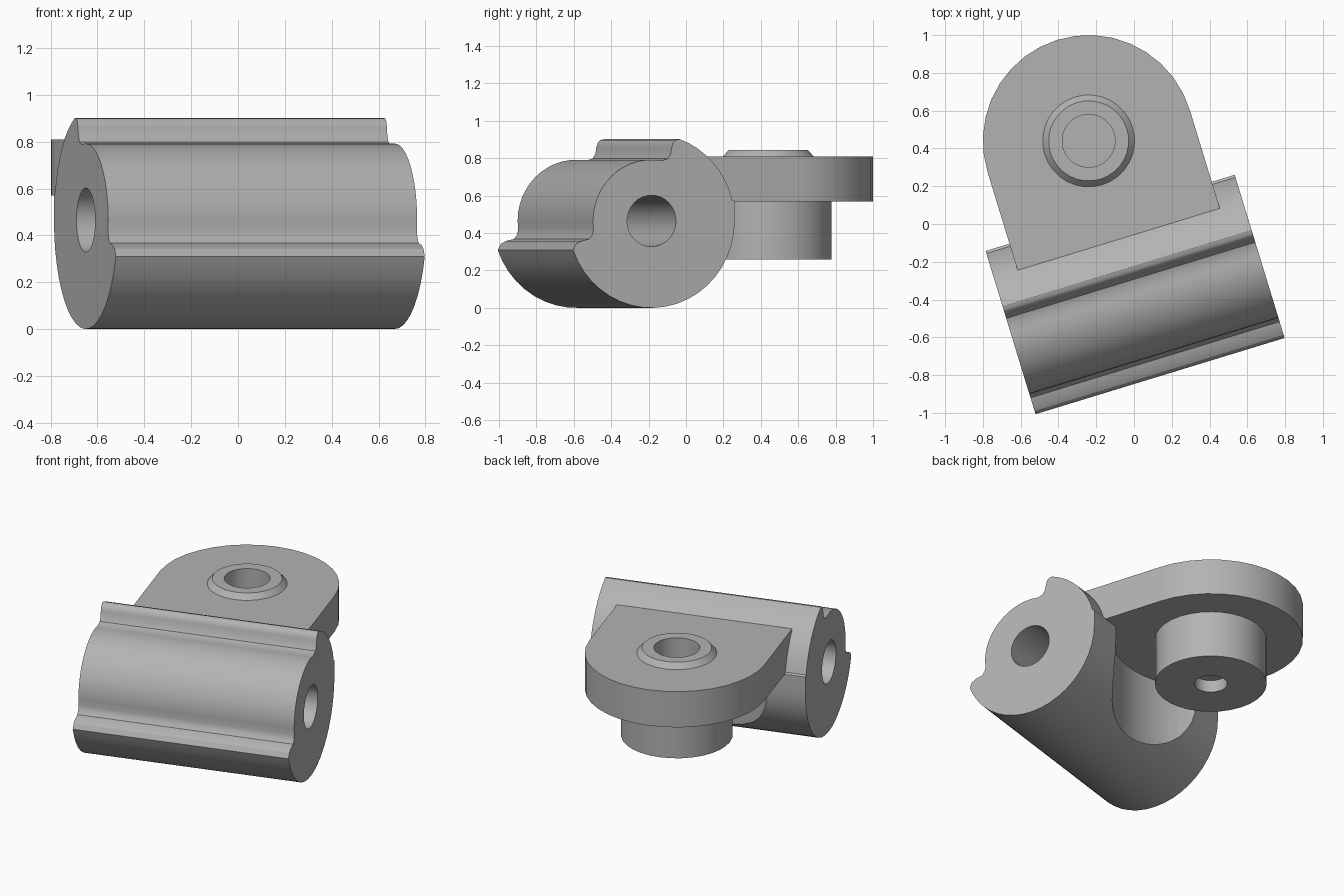
import bpy, bmesh
from math import sin, cos, pi, radians, hypot

cube = bpy.data.objects.get("Cube")
if cube:
    bpy.data.objects.remove(cube, do_unlink=True)

TURN = radians(17)          # whole fitting is turned about z
PIVOT = (-0.101, 0.491)     # centre of the plate eye, in turned frame
AXIS = (-0.372, 0.465)      # bore axis of the barrel, as (y, z)
R_OUT, R_IN = 0.465, 0.327

grey = bpy.data.materials.new("plain grey")
grey.use_nodes = True
colour = (0.45, 0.45, 0.45, 1)
grey.diffuse_color = colour
grey.node_tree.nodes["Principled BSDF"].inputs["Base Color"].default_value = colour


def arc(centre, r, a0, a1, n):
    steps = [radians(a0 + (a1 - a0) * i / n) for i in range(n + 1)]
    return [(centre[0] + r * cos(a), centre[1] + r * sin(a)) for a in steps]


def loft(name, bottom, top):
    """Solid between two matching rings of 3D points."""
    bm = bmesh.new()
    a = [bm.verts.new(p) for p in bottom]
    b = [bm.verts.new(p) for p in top]
    n = len(a)
    bm.faces.new(a)
    bm.faces.new(b)
    for i in range(n):
        j = (i + 1) % n
        bm.faces.new((a[i], a[j], b[j], b[i]))
    bmesh.ops.recalc_face_normals(bm, faces=bm.faces)
    mesh = bpy.data.meshes.new(name)
    bm.to_mesh(mesh)
    bm.free()
    mesh.materials.append(grey)
    ob = bpy.data.objects.new(name, mesh)
    bpy.context.collection.objects.link(ob)
    ob.rotation_euler.z = TURN
    return ob


def along_x(name, profile, x0, x1):
    return loft(name, [(x0, y, z) for y, z in profile], [(x1, y, z) for y, z in profile])


def upright(name, profile, z0, z1, top=None):
    return loft(name, [(x, y, z0) for x, y in profile], [(x, y, z1) for x, y in top or profile])


def disc(name, r, z0, z1, r_top=None, n=32):
    ring = [arc(PIVOT, rad, 0, 360, n)[:-1] for rad in (r, r_top or r)]
    return upright(name, ring[0], z0, z1, ring[1])


def cut(ob, *cutters):
    bpy.context.view_layer.objects.active = ob
    for c in cutters:
        mod = ob.modifiers.new("cut", 'BOOLEAN')
        mod.operation = 'DIFFERENCE'
        mod.solver = 'EXACT'
        mod.object = c
        bpy.ops.object.modifier_apply(modifier=mod.name)


# Barrel: large round body, recessed front quarter with two rounded lips
profile = arc(AXIS, R_OUT, 199.5, 360, 20)
profile += [(AXIS[0] + R_OUT, 0.57)]
profile += arc(AXIS, R_OUT, 14, 70, 8)
profile += [(-0.235, 0.898), (-0.25, 0.885), (-0.258, 0.86), (-0.264, 0.825), (-0.28, 0.798)]
profile += arc(AXIS, R_IN, 80, 188, 14)
profile += [(-0.703, 0.39), (-0.72, 0.368), (-0.765, 0.357), (-0.793, 0.342)]
barrel = along_x("barrel", profile, -0.793, 0.586)

bore = along_x("bore_cutter", arc(AXIS, 0.137, 0, 360, 32)[:-1], -1, 1)
relief = disc("relief_cutter", 0.6, -0.2, 0.57, n=48)
cut(barrel, bore, relief)

# Plate with rounded end, rooted in the barrel
R_PLATE = 0.56
outline = arc(PIVOT, R_PLATE, 0, 180, 18)
outline += [(PIVOT[0] - R_PLATE, -0.054), (PIVOT[0] + R_PLATE, -0.054)]
plate = upright("plate", outline, 0.57, 0.81)

# Round spigot below and chamfered collar above
spigot = disc("spigot", 0.34, 0.26, 0.575)
collar = disc("collar", 0.248, 0.805, 0.845, 0.212)

top_hole = disc("top_hole_cutter", 0.14, 0.5, 1)
bottom_hole = disc("bottom_hole_cutter", 0.1, 0, 0.34)
cut(plate, top_hole)
cut(spigot, top_hole, bottom_hole)
cut(collar, top_hole)

for helper in (bore, relief, top_hole, bottom_hole):
    bpy.data.objects.remove(helper, do_unlink=True)

# Smooth round surfaces, keep edges crisp
for ob in (barrel, plate, spigot, collar):
    bpy.ops.object.select_all(action='DESELECT')
    ob.select_set(True)
    bpy.context.view_layer.objects.active = ob
    bpy.ops.object.shade_smooth_by_angle(angle=radians(32))
